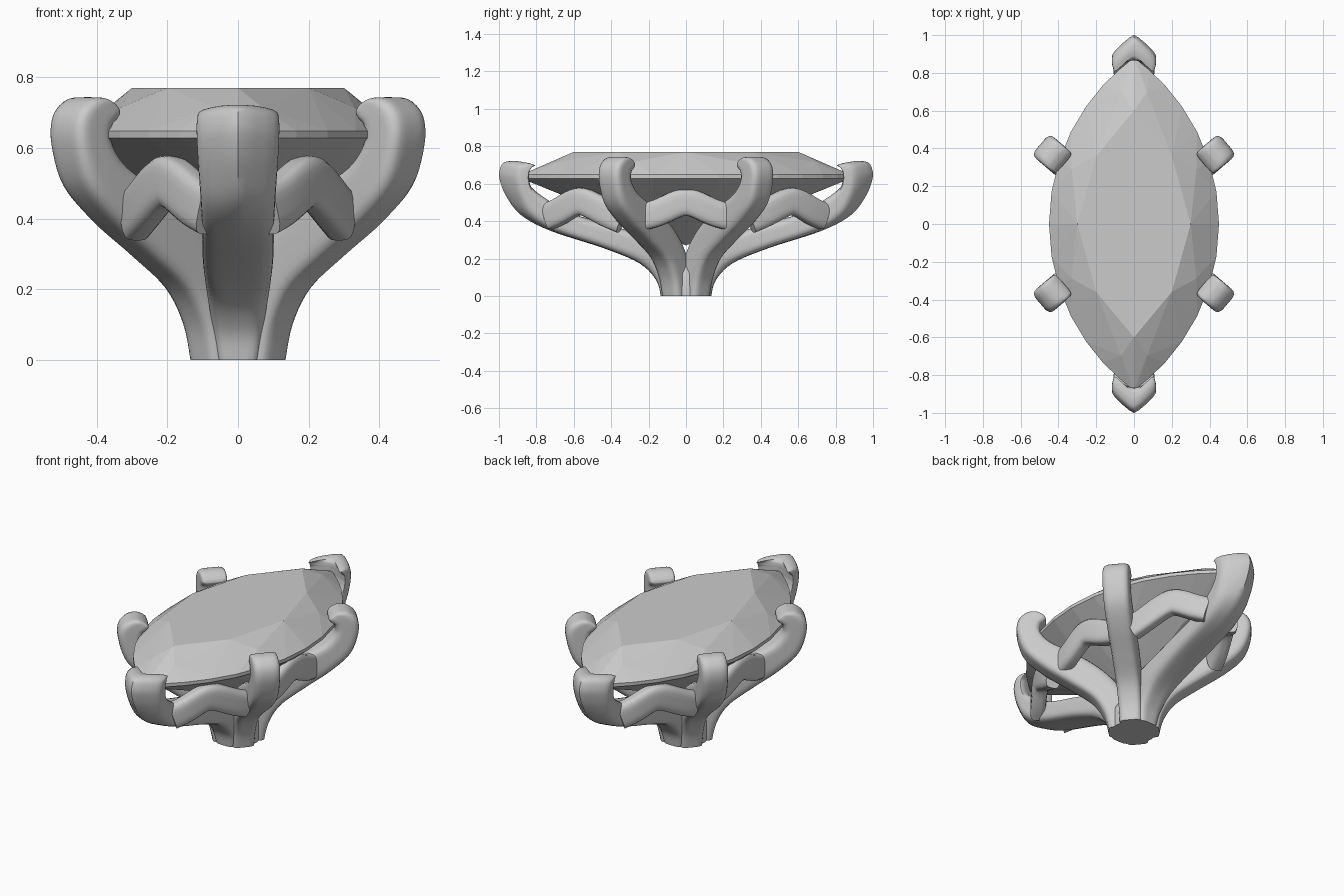
import bpy, bmesh, math
from mathutils import Vector

if "Cube" in bpy.data.objects:
    bpy.data.objects.remove(bpy.data.objects["Cube"])


def finish(name, bm, smooth=True):
    bmesh.ops.recalc_face_normals(bm, faces=bm.faces)
    me = bpy.data.meshes.new(name)
    bm.to_mesh(me)
    bm.free()
    ob = bpy.data.objects.new(name, me)
    bpy.context.collection.objects.link(ob)
    if smooth:
        bpy.ops.object.select_all(action='DESELECT')
        ob.select_set(True)
        bpy.context.view_layer.objects.active = ob
        bpy.ops.object.shade_smooth_by_angle(angle=math.radians(40))
    return ob


def spline(rows, steps):
    """Catmull-Rom interpolation of rows of numbers."""
    out, n = [], len(rows)
    for i in range(n - 1):
        p = [rows[max(0, min(n - 1, i + k))] for k in (-1, 0, 1, 2)]
        for s in range(steps):
            t = s / steps
            out.append([b + .5 * t * (c - a + t * (2*a - 5*b + 4*c - d + t * (3*(b - c) + d - a)))
                        for a, b, c, d in zip(*p)])
    return out + [list(rows[-1])]


def section(n=32, q=5):
    """Rounded square, both coordinates in -1..1."""
    out = []
    for i in range(n):
        c, s = math.cos(2*math.pi*i/n), math.sin(2*math.pi*i/n)
        k = (abs(c)**q + abs(s)**q) ** (-1 / q)
        out.append((c * k, s * k))
    return out


def loft(name, rings):
    """Skin the rings; caps are strips joining opposite points."""
    bm = bmesh.new()
    vs = [[bm.verts.new(p) for p in r] for r in rings]
    n = len(vs[0])
    for a, b in zip(vs, vs[1:]):
        for i in range(n):
            j = (i + 1) % n
            bm.faces.new((a[i], a[j], b[j], b[i]))
    for r in (vs[0], vs[-1]):
        for i in range(-n // 4, n // 4):
            quad = [r[k % n] for k in (i, i + 1, n // 2 - i - 1, n // 2 - i)]
            bm.faces.new(list(dict.fromkeys(quad)))
    return finish(name, bm)


def prong(name, rows, azimuth):
    """Rows: outer r, z, inner r, z, half width, amount of V at the head."""
    ca, sa = math.cos(azimuth), math.sin(azimuth)
    rings = []
    for ro, zo, ri, zi, w, vee in spline(rows, 5):
        ring = []
        for a, b in section():
            u = .5 + .5 * a
            v = math.sqrt(b * b + .01) - .1
            r = ri + (ro - ri) * u - vee * v * (.045 + .055 * u)
            z = max(0, zi + (zo - zi) * u - vee * .015 * b * b)
            ring.append((r*ca - w*b*sa, r*sa + w*b*ca, z))
        rings.append(ring)
    loft(name, rings)


# Six prongs
side_rows = [
    (.14, 0, 0, 0, .062, 0), (.165, .1, .02, .12, .065, 0), (.23, .2, .07, .25, .068, 0),
    (.36, .295, .17, .37, .071, 0), (.50, .39, .32, .475, .073, 0), (.605, .49, .455, .545, .074, 0),
    (.648, .61, .515, .61, .074, 0), (.643, .69, .517, .66, .074, 0),
    (.60, .735, .497, .68, .073, 0), (.55, .743, .487, .695, .07, 0), (.515, .73, .492, .71, .062, 0)]
end_rows = [
    (.135, 0, 0, 0, .06, 0), (.16, .085, .02, .17, .075, 0), (.25, .175, .06, .27, .09, 0),
    (.44, .255, .38, .37, .1, .1), (.73, .35, .62, .445, .102, .3), (.885, .435, .77, .53, .106, .6),
    (.965, .54, .85, .59, .112, .9), (.998, .63, .868, .635, .116, 1),
    (.995, .68, .868, .66, .117, 1), (.975, .712, .868, .675, .116, 1),
    (.93, .722, .868, .685, .113, 1), (.89, .715, .87, .70, .105, 1)]
corner = math.radians(40.5)
for i, az in enumerate((corner, math.pi - corner, math.pi + corner, -corner)):
    prong(f"side_prong_{i+1}", side_rows, az)
prong("back_end_prong", end_rows, math.pi / 2)
prong("front_end_prong", end_rows, -math.pi / 2)

# Solid foot filling the gaps between the prongs
loft("foot", [[(r * math.cos(k * math.pi / 8), r * math.sin(k * math.pi / 8), z) for k in range(16)]
              for r, z in ((.125, 0), (.125, .12), (.08, .2))])


def marquise_x(y, a, b):
    R = (a*a + b*b) / (2*a)
    return max(0, math.sqrt(R*R - y*y) - (R - a))


# Arched gallery bars between the prongs
def bar(name, knots, sx, sy):
    pts = [Vector((sx * marquise_x(y, .345, .82), sy * y, z)) for y, z in spline(knots, 5)]
    rings = []
    for i, p in enumerate(pts):
        t = (pts[min(i+1, len(pts)-1)] - pts[max(i-1, 0)]).normalized()
        side = t.cross(Vector((0, 0, 1))).normalized()
        up = side.cross(t)
        rings.append([p + side * (a * .042) + up * (b * .072) for a, b in section(24, 4)])
    loft(name, rings)


for sx in (1, -1):
    s = "right" if sx > 0 else "left"
    bar(f"{s}_middle_bar", [(-.24, .42), (-.15, .445), (-.05, .49), (0, .5),
                            (.05, .49), (.15, .445), (.24, .42)], sx, 1)
    for sy in (1, -1):
        bar(f"{s}_{'back' if sy > 0 else 'front'}_bar",
            [(.34, .405), (.42, .44), (.53, .497), (.59, .5), (.68, .45), (.735, .425)], sx, sy)


# Faceted marquise stone
def outline(k, n, z, a=.45, b=.88):
    y = b * math.sin(2 * math.pi * k / n)
    return (math.copysign(marquise_x(y, a, b), math.cos(2 * math.pi * k / n)), y, z)


pts = [(0, .6, .77), (0, -.6, .77), (.3, 0, .77), (-.3, 0, .77)]
pts += [(x, y, .77) for x in (.2, -.2) for y in (.36, -.36)]
pts += [outline(k + .5, 8, .715, .375, .755) for k in range(8)]
for k in range(32):
    pts += [outline(k, 32, .648), outline(k, 32, .628)]
pts += [outline(k + .5, 8, .46, .25, .5) for k in range(8)]
pts.append((0, 0, .27))
bm = bmesh.new()
for p in pts:
    bm.verts.new(p)
bmesh.ops.remove_doubles(bm, verts=bm.verts, dist=1e-4)
bmesh.ops.convex_hull(bm, input=bm.verts)
bmesh.ops.delete(bm, geom=[v for v in bm.verts if not v.link_faces], context='VERTS')
finish("stone", bm, smooth=False)
